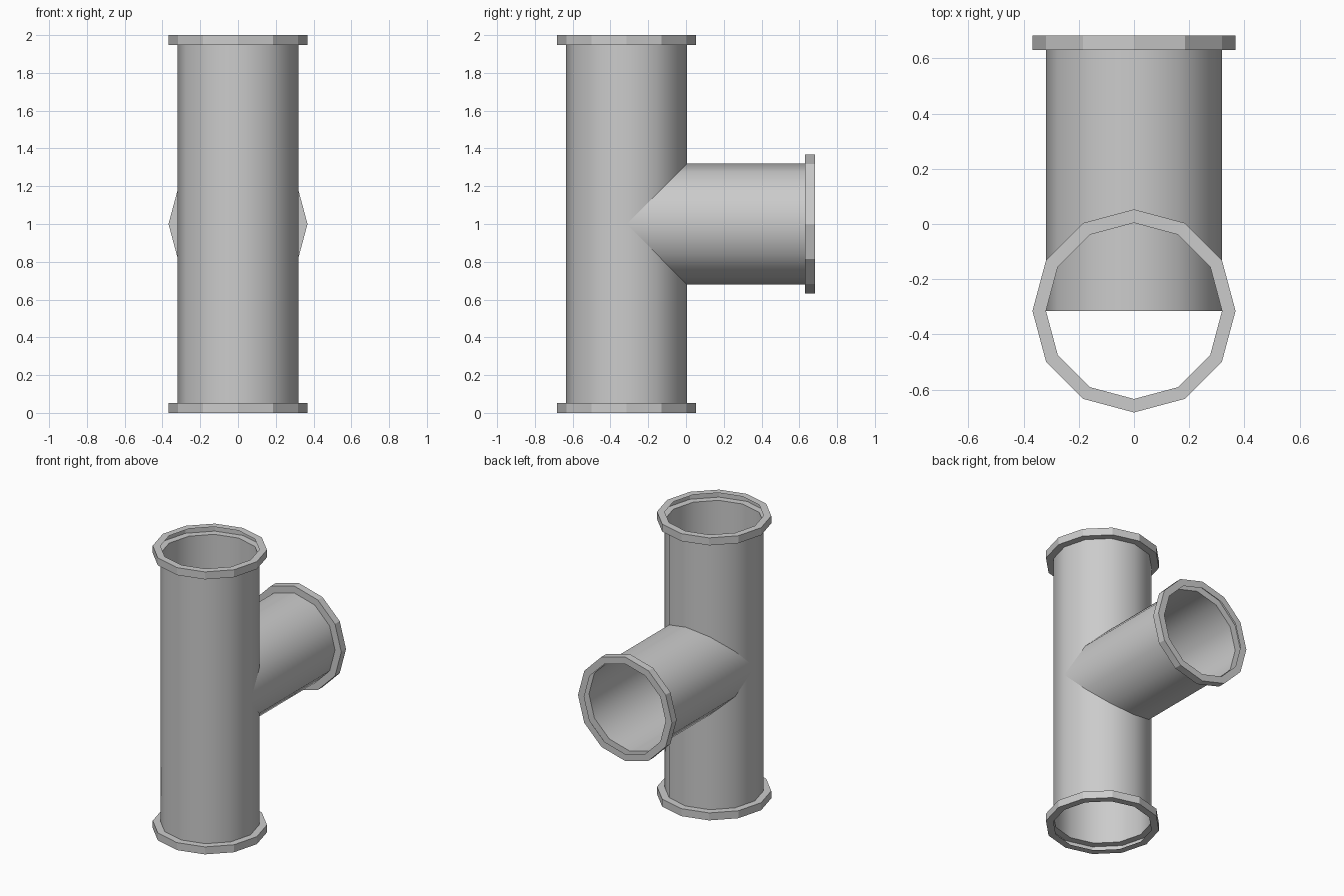
import bpy, math
from mathutils import Matrix

if "Cube" in bpy.data.objects:
    bpy.data.objects.remove(bpy.data.objects["Cube"])

SIDES, R, RF, LIP = 12, 0.319, 0.368, 0.053
CY = -0.315  # y of the vertical pipe axis


def lathe(name, profile, matrix):
    """Revolve an open (radius, height) profile into a 12-sided shell."""
    verts, faces = [], []
    for r, z in profile:
        for i in range(SIDES):
            a = 2 * math.pi * i / SIDES
            verts.append(matrix @ Matrix.Rotation(a, 4, 'Z') @ Matrix.Translation((r, 0, z)).translation)
    for k in range(len(profile) - 1):
        for i in range(SIDES):
            j = (i + 1) % SIDES
            a, b = k * SIDES, (k + 1) * SIDES
            faces.append((a + i, a + j, b + j, b + i))
    me = bpy.data.meshes.new(name)
    me.from_pydata([tuple(v) for v in verts], [], faces)
    ob = bpy.data.objects.new(name, me)
    bpy.context.collection.objects.link(ob)
    bpy.context.view_layer.objects.active = ob
    ob.select_set(True)
    bpy.ops.object.shade_smooth_by_angle(angle=math.radians(31))
    # flange sides stay faceted
    for p in me.polygons:
        if any(math.hypot(*(matrix.inverted() @ me.vertices[v].co).xy) > R + 0.01 for v in p.vertices):
            p.use_smooth = False
    ob.select_set(False)
    return ob


# Flange: out from the pipe end, along the rim, back in (hollow lip)
def flange(z0, z1):
    return [(R, z0), (RF, z0), (RF, z1), (R, z1)]


# Vertical pipe with a flange at both ends
lathe("main_pipe", flange(LIP, 0)[::-1] + flange(2 - LIP, 2),
      Matrix.Translation((0, CY, 0)))

# Side branch, starting on the main axis and pointing to +y
lathe("branch_pipe", [(R, 0)] + flange(1 - LIP - 0.002, 0.998),
      Matrix.Translation((0, CY, 1)) @ Matrix.Rotation(-math.pi / 2, 4, 'X'))
